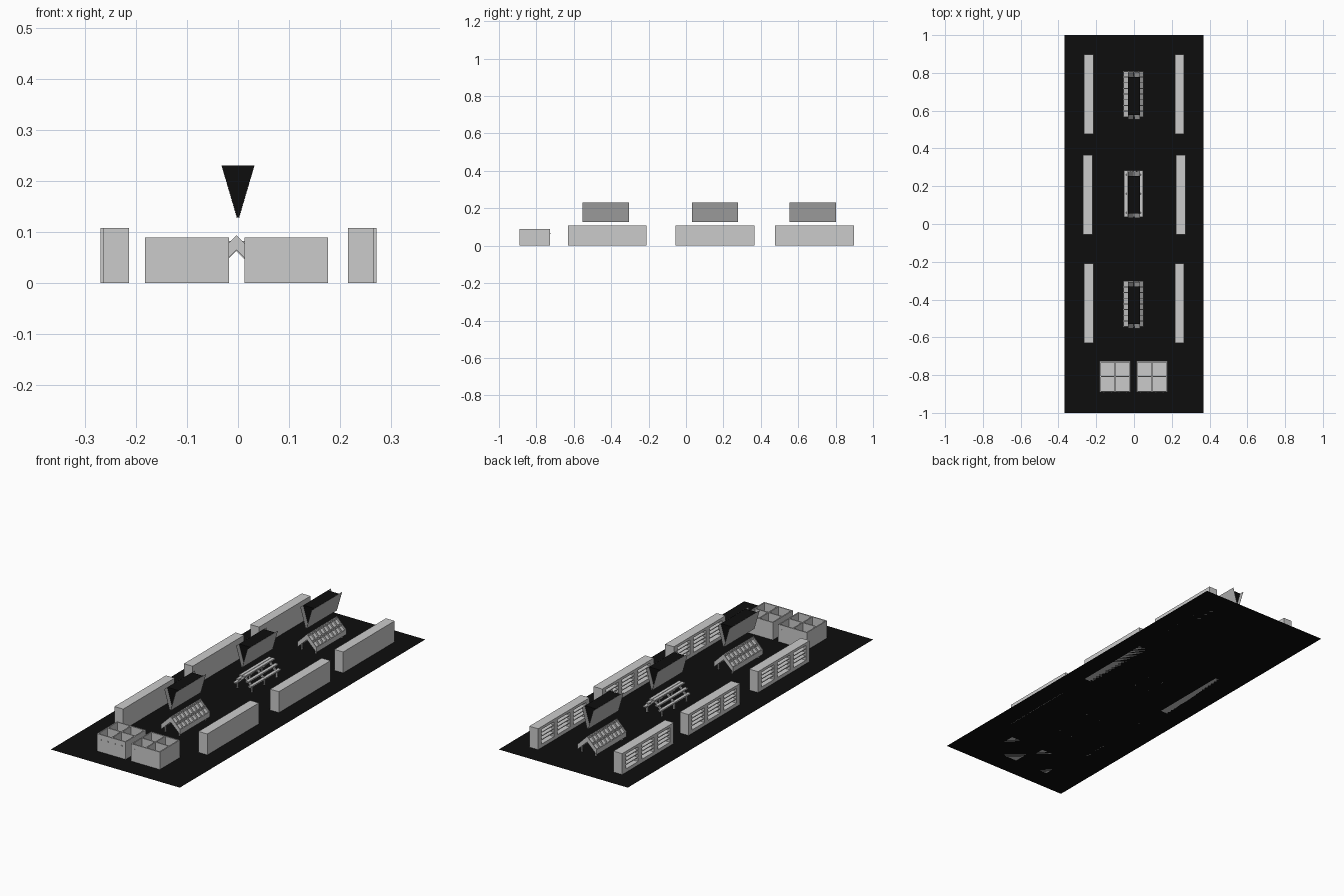
import bpy, bmesh, math
from mathutils import Matrix

if "Cube" in bpy.data.objects:
    bpy.data.objects.remove(bpy.data.objects["Cube"])

black = bpy.data.materials.new("black")
black.diffuse_color = (0.004, 0.004, 0.004, 1)
black.use_nodes = True
black.node_tree.nodes["Principled BSDF"].inputs["Base Color"].default_value = black.diffuse_color
grey = bpy.data.materials.new("grey")
grey.diffuse_color = (0.45, 0.45, 0.45, 1)
grey.use_nodes = True
grey.node_tree.nodes["Principled BSDF"].inputs["Base Color"].default_value = grey.diffuse_color


def box(bm, x0, x1, y0, y1, z0, z1, mat=None):
    m = Matrix.Translation(((x0 + x1) / 2, (y0 + y1) / 2, (z0 + z1) / 2)) \
        @ Matrix.Diagonal((x1 - x0, y1 - y0, z1 - z0, 1))
    bmesh.ops.create_cube(bm, size=1, matrix=(mat @ m) if mat else m)


def prism(bm, profile, y0, y1):
    """Extrude an x-z profile along y."""
    a = [bm.verts.new((x, y0, z)) for x, z in profile]
    b = [bm.verts.new((x, y1, z)) for x, z in profile]
    n = len(profile)
    bm.faces.new(a)
    bm.faces.new(b[::-1])
    for i in range(n):
        bm.faces.new((a[i], b[i], b[(i + 1) % n], a[(i + 1) % n]))


def finish(bm, name, loc=(0, 0, 0), mats=()):
    bmesh.ops.recalc_face_normals(bm, faces=bm.faces)
    me = bpy.data.meshes.new(name)
    bm.to_mesh(me)
    bm.free()
    for m in mats:
        me.materials.append(m)
    return place(me, name, loc)


def place(me, name, loc):
    ob = bpy.data.objects.new(name, me)
    ob.location = loc
    bpy.context.collection.objects.link(ob)
    return ob


# black floor
bm = bmesh.new()
bmesh.ops.create_grid(bm, x_segments=1, y_segments=1, size=1,
                      matrix=Matrix.Diagonal((0.368, 1, 1, 1)))
finish(bm, "floor", mats=[black])

# wall shelf: back panel, plinth, top, pillars and boards, open toward -x
D, L, H, P = 0.025, 0.21, 0.108, 0.03
bay = (2 * L - 4 * P) / 3
bm = bmesh.new()
box(bm, D - 0.01, D, -L, L, 0, H)
box(bm, -D, D - 0.01, -L, L, 0, 0.018)
box(bm, -D, D - 0.01, -L, L, 0.094, H)
for i in range(4):
    y = -L + i * (bay + P)
    box(bm, -D, D - 0.01, y, y + P, 0.018, 0.094)
    if i < 3:
        for z in (0.036, 0.055, 0.074):
            box(bm, -D + 0.002, D - 0.01, y + P, y + P + bay, z, z + 0.004)
spots = [(-0.239, -0.42), (-0.245, 0.155), (-0.239, 0.687),
         (0.241, -0.42), (0.247, 0.155), (0.241, 0.687)]
shelf = finish(bm, "wall_shelf", (*spots[0], 0)).data
for s in spots[1:]:
    place(shelf, "wall_shelf", (*s, 0))

# front bins: open crates with four compartments
B, W = 0.082, 0.006
bm = bmesh.new()
box(bm, -B, B, -B, B, 0, 0.045)
for p, q in ((-B, -B + W), (-W / 2, W / 2), (B - W, B)):
    box(bm, p, q, -B, B, 0.045, 0.09)
    box(bm, -B, B, p, q, 0.045, 0.09)
for s in (-1, 1):
    for i in range(4):
        x = -0.06 + i * 0.04
        box(bm, x - 0.003, x + 0.003, s * B - 0.001, s * B + 0.001, 0.062, 0.067)
bins = finish(bm, "front_bin", (-0.1, -0.808, 0)).data
place(bins, "front_bin", (0.095, -0.808, 0))

# pitched display: two sloping trays with dividers on legs
LY = 0.122
bm = bmesh.new()
prism(bm, [(0, 0.083), (0.054, 0.029), (0.054, 0.014), (0, 0.065),
           (-0.054, 0.014), (-0.054, 0.029)], -LY, LY)
for s in (-1, 1):
    tilt = Matrix.Translation((0, 0, 0.083)) @ Matrix.Rotation(
        math.radians(45 if s > 0 else 135), 4, 'Y')
    for i in range(9):
        y = -LY + 0.002 + i * (2 * LY - 0.004) / 8
        prism(bm, [(0, 0.094), (0, 0.083), (s * 0.054, 0.029), (s * 0.054, 0.04)],
              y - 0.002, y + 0.002)
    for x in (0.0, 0.026, 0.051):
        z = 0.083 - x
        prism(bm, [(s * x, z), (s * x, z + 0.011), (s * (x + 0.003), z + 0.008),
                   (s * (x + 0.003), z - 0.003)], -LY, LY)
    for y in (-0.105, 0.105):
        box(bm, s * 0.04 - 0.003, s * 0.04 + 0.003, y - 0.004, y + 0.004, 0, 0.035)
rack = finish(bm, "pitched_display", (-0.003, 0.688, 0)).data
place(rack, "pitched_display", (-0.003, -0.423, 0))

# stepped display: long boards rising on end frames
bm = bmesh.new()
for s in (-1, 1):
    for x, z in ((0.042, 0.03), (0.026, 0.052), (0.009, 0.076)):
        box(bm, s * x - 0.008, s * x + 0.008, -LY, LY, z, z + 0.007)
    for y in (-0.1, 0, 0.1):
        prism(bm, [(0, 0.076), (s * 0.045, 0.031), (s * 0.045, 0),
                   (s * 0.038, 0), (s * 0.038, 0.025), (0, 0.063)],
              y - 0.004, y + 0.004)
finish(bm, "stepped_display", (-0.003, 0.16, 0))

# hanging signs: black wedge between two slanted grey panels
bm = bmesh.new()
prism(bm, [(-0.032, 0.231), (-0.002, 0.129), (0.002, 0.129), (0.032, 0.231)],
      -0.1, 0.1)
for s in (-1, 1):
    n = len(bm.faces)
    prism(bm, [(s * 0.032, 0.231), (s * 0.0325, 0.231), (s * 0.0025, 0.128),
               (s * 0.002, 0.128)], -0.124, 0.124)
    bm.faces.ensure_lookup_table()
    for f in bm.faces[n:]:
        f.material_index = 1
sign = finish(bm, "hanging_sign", (0, -0.43, 0), [black, grey]).data
for y in (0.155, 0.678):
    place(sign, "hanging_sign", (0, y, 0))
